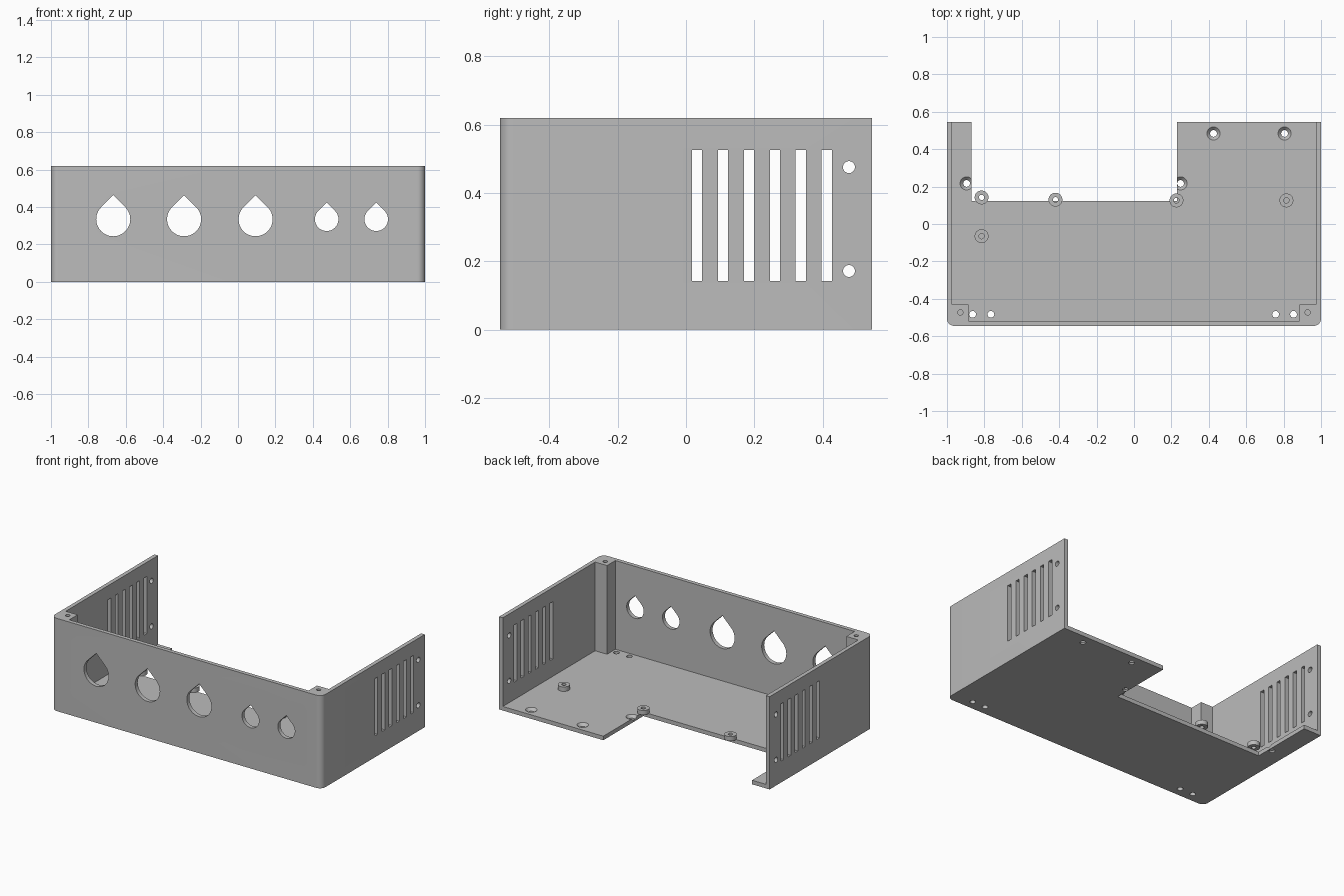
import bpy, bmesh, math
from mathutils import Matrix, Vector

cube = bpy.data.objects.get("Cube")
if cube:
    bpy.data.objects.remove(cube, do_unlink=True)

W, D, H, T = 1.0, 0.545, 0.62, 0.027      # half width, half depth, height, wall
POST_X, POST_Y = 0.885, -0.43             # inner corner of the screw posts
NOTCH_L, NOTCH_R, NOTCH_Y = -0.87, 0.23, 0.122

grey = bpy.data.materials.new("plain grey")
grey.use_nodes = True
COLOR = (0.5, 0.5, 0.5, 1)
grey.diffuse_color = COLOR
grey.node_tree.nodes["Principled BSDF"].inputs["Base Color"].default_value = COLOR

UP = Matrix.Identity(4)
ALONG_Y = Matrix(((1, 0, 0, 0), (0, 0, 1, 0), (0, 1, 0, 0), (0, 0, 0, 1)))
ALONG_X = Matrix(((0, 0, 1, 0), (1, 0, 0, 0), (0, 1, 0, 0), (0, 0, 0, 1)))


def circle(cx, cy, r, n=40, start=0.0, sweep=math.tau):
    return [(cx + r * math.cos(start + sweep * i / n),
             cy + r * math.sin(start + sweep * i / n)) for i in range(n)]


def teardrop(cx, cy, r):
    # round hole with a pointed roof, sides tangent at 45 degrees
    arc = circle(cx, cy, r, 36, math.radians(135), math.radians(270))
    return arc + [(cx + r * math.sqrt(0.5), cy + r * math.sqrt(0.5)),
                  (cx, cy + r * math.sqrt(2))]


def rect(x0, x1, y0, y1):
    return [(x0, y0), (x1, y0), (x1, y1), (x0, y1)]


def prism(bm, low, z0, z1, matrix=UP, high=None):
    """Solid between two outlines with the same number of points."""
    a = [bm.verts.new(matrix @ Vector((x, y, z0))) for x, y in low]
    b = [bm.verts.new(matrix @ Vector((x, y, z1))) for x, y in (high or low)]
    faces = [bm.faces.new(a[::-1]), bm.faces.new(b)]
    for i in range(len(a)):
        j = (i + 1) % len(a)
        faces.append(bm.faces.new((a[i], a[j], b[j], b[i])))
    bmesh.ops.recalc_face_normals(bm, faces=faces)


def finish(name, bm):
    mesh = bpy.data.meshes.new(name)
    bm.to_mesh(mesh)
    bm.free()
    obj = bpy.data.objects.new(name, mesh)
    bpy.context.collection.objects.link(obj)
    mesh.materials.append(grey)
    return obj


def select(obj):
    bpy.ops.object.select_all(action='DESELECT')
    obj.select_set(True)
    bpy.context.view_layer.objects.active = obj


def combine(target, other, operation):
    select(target)
    mod = target.modifiers.new(operation.lower(), 'BOOLEAN')
    mod.operation, mod.solver, mod.object = operation, 'EXACT', other
    bpy.ops.object.modifier_apply(modifier=mod.name)
    bpy.data.objects.remove(other, do_unlink=True)


# Three walls with corner posts, as one upright profile
R = 0.04
half = circle(W - R, -D + R, R, 10, -math.pi / 2, math.pi / 2)
half += [(W, -D + R), (W, D), (W - T, D), (W - T, POST_Y),
         (POST_X, POST_Y), (POST_X, -D + T)]
bm = bmesh.new()
prism(bm, half + [(-x, y) for x, y in reversed(half)], 0, H)
shell = finish("enclosure_shell", bm)

# Floor with the rear cut-out, merged into the walls
e = W - T / 2
bm = bmesh.new()
prism(bm, [(-e, -D + T / 2), (e, -D + T / 2), (e, D), (NOTCH_R, D), (NOTCH_R, NOTCH_Y),
           (NOTCH_L, NOTCH_Y), (NOTCH_L, D), (-e, D)], 0, T)
combine(shell, finish("floor", bm), 'UNION')

# All openings
bm = bmesh.new()
for x, r in ((-0.667, 0.091), (-0.288, 0.091), (0.094, 0.091), (0.474, 0.063), (0.739, 0.063)):
    prism(bm, teardrop(x, 0.335, r), -D - 0.1, -D + T + 0.02, ALONG_Y)
for side in (-1, 1):
    x0, x1 = side * W - 0.05, side * W + 0.05
    for i in range(6):                                   # vent slots
        y = 0.0325 + 0.0759 * i
        prism(bm, rect(y - 0.015, y + 0.015, 0.143, 0.526), x0, x1, ALONG_X)
    for z in (0.172, 0.476):                             # rear mounting holes
        prism(bm, circle(0.477, z, 0.0175, 32), x0, x1, ALONG_X)
    prism(bm, circle(side * 0.928, -0.473, 0.014, 24), H - 0.2, H + 0.1)
for x in (-0.863, -0.765, 0.757, 0.853):                 # front floor holes
    prism(bm, circle(x, -0.483, 0.018, 32), -0.1, T + 0.05)
cutters = finish("openings", bm)
cutters.hide_render = True
combine(shell, cutters, 'DIFFERENCE')

# Countersunk floor holes: a straight bore, then a cone widening upwards
SINKS = ((0.425, 0.484), (0.805, 0.484), (-0.895, 0.217), (0.249, 0.217))
for flare in (False, True):
    bm = bmesh.new()
    for x, y in SINKS:
        if flare:
            prism(bm, circle(x, y, 0.016), T - 0.02, T + 0.001, high=circle(x, y, 0.036))
        else:
            prism(bm, circle(x, y, 0.018), -0.1, T + 0.05)
    cutters = finish("countersinks", bm)
    cutters.hide_render = True
    combine(shell, cutters, 'DIFFERENCE')

# Merge coplanar pieces left by the cuts
bm = bmesh.new()
bm.from_mesh(shell.data)
bmesh.ops.remove_doubles(bm, verts=bm.verts, dist=0.00005)
bmesh.ops.dissolve_limit(bm, angle_limit=0.005, verts=bm.verts, edges=bm.edges)
bm.to_mesh(shell.data)
bm.free()
select(shell)
bpy.ops.object.shade_smooth_by_angle(angle=math.radians(30))

# Ring-shaped standoffs on the floor
STANDOFFS = ((-0.815, 0.142), (-0.42, 0.13), (0.227, 0.126), (0.815, 0.126), (-0.815, -0.065))
for i, (x, y) in enumerate(STANDOFFS):
    bm = bmesh.new()
    rings = [[bm.verts.new((px, py, z)) for px, py in circle(x, y, r)]
             for r, z in ((0.037, T), (0.037, T + 0.03), (0.014, T + 0.03), (0.014, T))]
    for k in range(4):
        a, b = rings[k], rings[(k + 1) % 4]
        for j in range(len(a)):
            n = (j + 1) % len(a)
            bm.faces.new((a[j], a[n], b[n], b[j]))
    bmesh.ops.recalc_face_normals(bm, faces=bm.faces)
    select(finish(f"standoff_{i + 1}", bm))
    bpy.ops.object.shade_smooth_by_angle(angle=math.radians(30))
